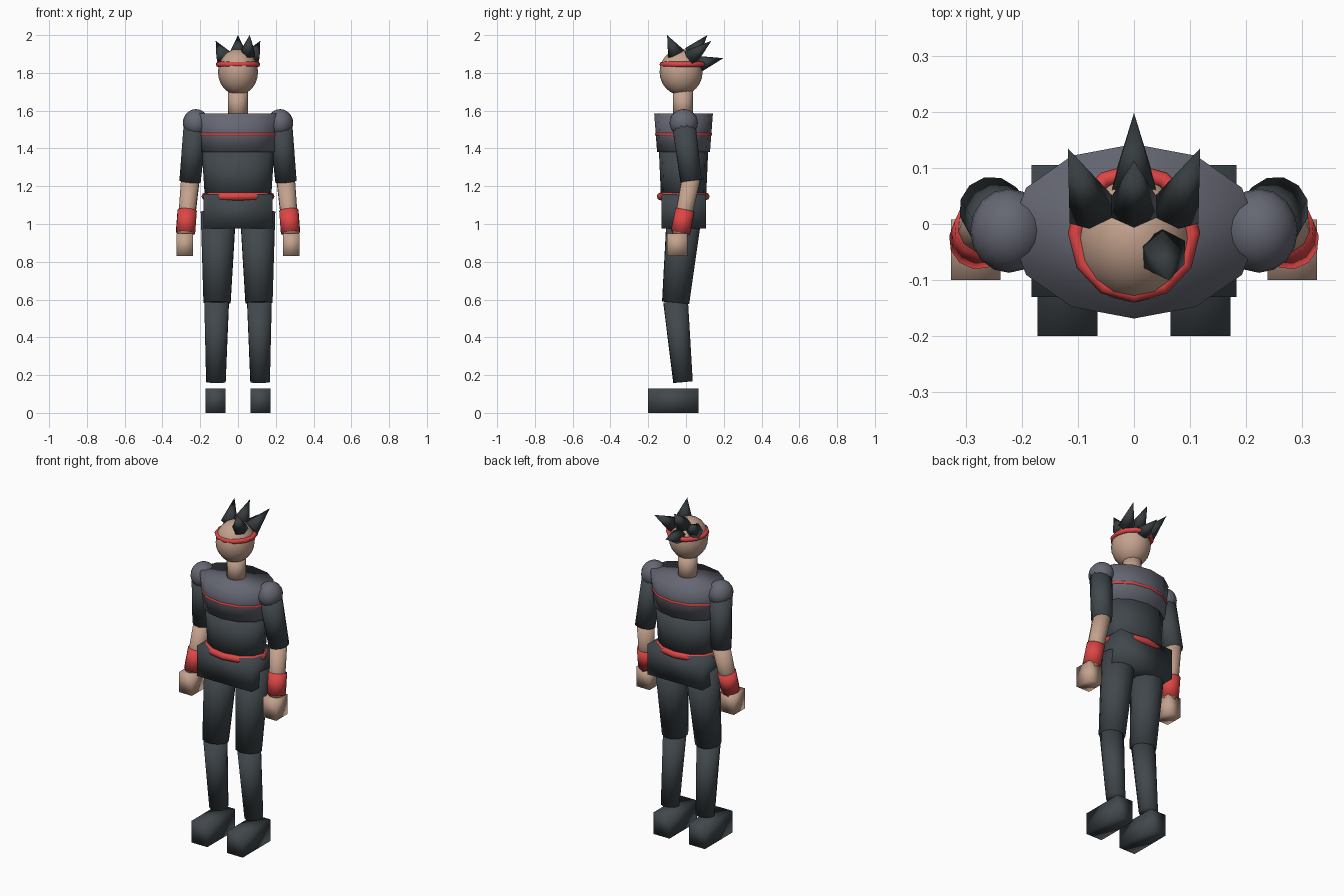
import bpy, bmesh
from math import pi, cos, sin
from mathutils import Vector, Matrix

cube = bpy.data.objects.get("Cube")
if cube:
    bpy.data.objects.remove(cube)


def material(name, rgb):
    m = bpy.data.materials.new(name)
    m.use_nodes = True
    m.diffuse_color = (*rgb, 1)
    m.node_tree.nodes["Principled BSDF"].inputs["Base Color"].default_value = (*rgb, 1)
    return m


CLOTH = material("dark_cloth", (0.052, 0.064, 0.072))
HAIR = material("dark_hair", (0.038, 0.046, 0.05))
ARMOR = material("grey_armor", (0.13, 0.135, 0.17))
SKIN = material("skin", (0.55, 0.36, 0.27))
RED = material("red_band", (0.73, 0.06, 0.06))


def finish(name, bm, mat):
    bmesh.ops.recalc_face_normals(bm, faces=bm.faces)
    for f in bm.faces:
        f.smooth = True
    me = bpy.data.meshes.new(name)
    bm.to_mesh(me)
    bm.free()
    me.materials.append(mat)
    ob = bpy.data.objects.new(name, me)
    bpy.context.collection.objects.link(ob)
    return ob


def limb(name, mat, a, b, ra, rb, sides=12, depth=1.0):
    """Tapered cylinder from a to b, optionally flattened front to back."""
    a, b = Vector(a), Vector(b)
    d = b - a
    turn = Vector((0, 0, 1)).rotation_difference(d).to_matrix().to_4x4()
    mtx = Matrix.Translation((a + b) / 2) @ turn @ Matrix.Diagonal((1, depth, 1, 1))
    bm = bmesh.new()
    bmesh.ops.create_cone(bm, cap_ends=True, segments=sides, radius1=ra,
                          radius2=rb, depth=d.length, matrix=mtx)
    return finish(name, bm, mat)


def ball(name, mat, c, r):
    bm = bmesh.new()
    mtx = Matrix.Translation(c) @ Matrix.Diagonal((*r, 1))
    bmesh.ops.create_uvsphere(bm, u_segments=16, v_segments=12, radius=1, matrix=mtx)
    return finish(name, bm, mat)


def box(name, mat, lo, hi):
    lo, hi = Vector(lo), Vector(hi)
    bm = bmesh.new()
    mtx = Matrix.Translation((lo + hi) / 2) @ Matrix.Diagonal((*(hi - lo), 1))
    bmesh.ops.create_cube(bm, size=1, matrix=mtx)
    return finish(name, bm, mat)


def ring(name, mat, c, rx, ry, thick, n=12, k=8):
    """Elliptical torus lying flat."""
    bm = bmesh.new()
    loops = []
    for i in range(n):
        t = 2 * pi * i / n
        loops.append([bm.verts.new((c[0] + cos(t) * (rx + thick * cos(p)),
                                    c[1] + sin(t) * (ry + thick * cos(p)),
                                    c[2] + thick * sin(p)))
                      for p in (2 * pi * j / k for j in range(k))])
    for i in range(n):
        u, v = loops[i], loops[(i + 1) % n]
        for j in range(k):
            bm.faces.new((u[j], v[j], v[(j + 1) % k], u[(j + 1) % k]))
    return finish(name, bm, mat)


# Torso
limb("abdomen", CLOTH, (0, -0.013, 1.13), (0, -0.013, 1.39), 0.175, 0.192, depth=0.68)
limb("chest", ARMOR, (0, -0.013, 1.38), (0, -0.013, 1.585), 0.2, 0.222, depth=0.7)
ring("chest_stripe", RED, (0, -0.013, 1.475), 0.206, 0.143, 0.009)
box("pelvis", CLOTH, (-0.183, -0.13, 0.977), (0.183, 0.105, 1.16))
ring("belt", RED, (0, -0.015, 1.146), 0.172, 0.119, 0.021)

# Head
limb("neck", SKIN, (0, -0.016, 1.56), (0, -0.016, 1.71), 0.053, 0.053)
ball("head", SKIN, (0, -0.026, 1.805), (0.106, 0.114, 0.122))
ring("headband", RED, (0, -0.016, 1.845), 0.104, 0.11, 0.014)

# Hair spikes
spikes = {
    "hair_top": ((0, 0.03, 1.9), (0, 0.113, 2.0)),
    "hair_back": ((0, 0.06, 1.845), (0, 0.198, 1.878)),
    "hair_front": ((0.05, -0.052, 1.9), (0.062, -0.1, 2.0)),
    "hair_left": ((0.073, 0.022, 1.88), (0.118, 0.135, 1.97)),
    "hair_right": ((-0.073, 0.022, 1.88), (-0.118, 0.135, 1.97)),
}
for name, (base, tip) in spikes.items():
    limb(name, HAIR, base, tip, 0.047, 0, sides=6)

# Arms and legs
for side, s in (("left", 1), ("right", -1)):
    ball(side + "_shoulder", ARMOR, (s * 0.223, -0.012, 1.535), (0.069, 0.075, 0.073))
    limb(side + "_upper_arm", CLOTH, (s * 0.225, -0.012, 1.53), (s * 0.254, 0.027, 1.225),
         0.064, 0.058)
    limb(side + "_forearm", SKIN, (s * 0.252, 0.027, 1.24), (s * 0.281, -0.035, 0.93),
         0.05, 0.043)
    limb(side + "_wristband", RED, (s * 0.269, -0.005, 1.073), (s * 0.278, -0.03, 0.953),
         0.052, 0.052)
    x = sorted((s * 0.238, s * 0.326))
    box(side + "_hand", SKIN, (x[0], -0.1, 0.83), (x[1], 0.008, 0.95))
    limb(side + "_thigh", CLOTH, (s * 0.104, -0.008, 1.063), (s * 0.111, -0.055, 0.583),
         0.096, 0.074)
    limb(side + "_shin", CLOTH, (s * 0.113, -0.055, 0.59), (s * 0.117, -0.016, 0.163),
         0.067, 0.053)
    x = sorted((s * 0.065, s * 0.172))
    box(side + "_foot", CLOTH, (x[0], -0.2, 0), (x[1], 0.065, 0.13))
